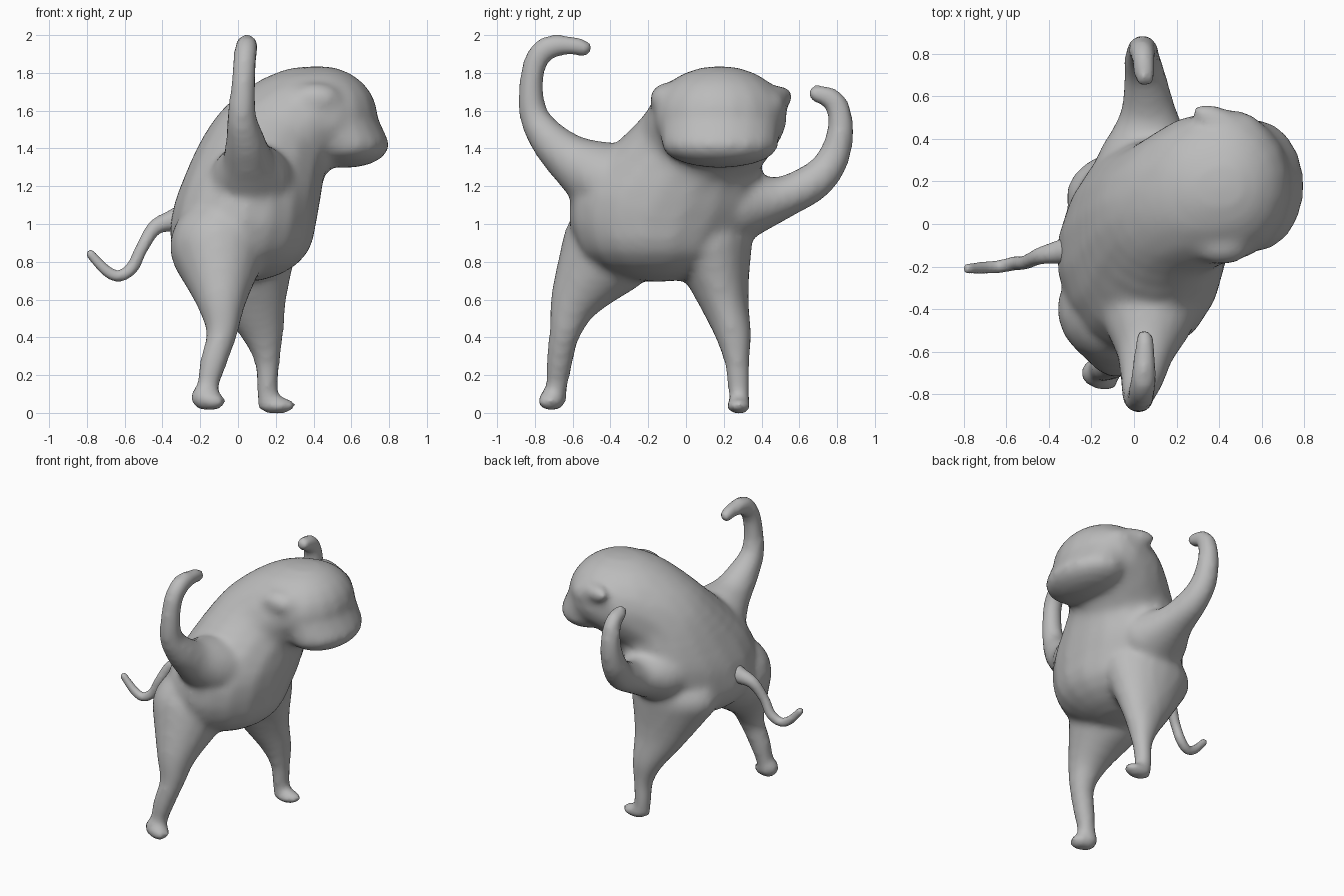
import bpy, bmesh

grey = bpy.data.materials.new("warm_grey")
grey.diffuse_color = (0.5, 0.5, 0.5, 1)

# unit ball reused for every form
bm = bmesh.new()
bmesh.ops.create_uvsphere(bm, u_segments=18, v_segments=11, radius=1)
bm.verts.index_update()
BALL_V = [tuple(v.co) for v in bm.verts]
BALL_F = [tuple(v.index for v in f.verts) for f in bm.faces]
bm.free()
GROW = 0.003  # offsets the shrinkage from softening


def ellipsoid(form, c, r):
    verts, faces = form
    n = len(verts)
    r = [k + GROW for k in r]
    verts.extend((c[0] + x * r[0], c[1] + y * r[1], c[2] + z * r[2]) for x, y, z in BALL_V)
    faces.extend(tuple(i + n for i in f) for f in BALL_F)


def spline(a, b, c, d, t):
    # smooth curve through b and c
    return 0.5 * (2 * b + (c - a) * t + (2 * a - 5 * b + 4 * c - d) * t * t
                  + (3 * b - a - 3 * c + d) * t ** 3)


def chain(form, keys, steps=5):
    """Sweep a ball of changing size along a smooth path of (x, y, z, r) or (x, y, z, rx, ry, rz)."""
    pts = [k if len(k) == 6 else k[:3] + (k[3],) * 3 for k in keys]
    pts = [pts[0]] + pts + [pts[-1]]
    for i in range(1, len(pts) - 2):
        for s in range(steps + (i == len(pts) - 3)):
            v = [spline(*(pts[i + j][n] for j in (-1, 0, 1, 2)), s / steps) for n in range(6)]
            ellipsoid(form, v[:3], v[3:])


def skin(name, form, voxel, smooth):
    """Fuse overlapping forms into one smooth skin."""
    me = bpy.data.meshes.new(name)
    me.from_pydata(form[0], [], form[1])
    me.materials.append(grey)
    ob = bpy.data.objects.new(name, me)
    bpy.context.collection.objects.link(ob)
    rm = ob.modifiers.new("fuse", 'REMESH')
    rm.mode = 'VOXEL'
    rm.voxel_size = voxel
    rm.use_smooth_shade = True
    sm = ob.modifiers.new("soften", 'SMOOTH')
    sm.factor = 0.5
    sm.iterations = smooth
    return ob


body = ([], [])
# torso, neck and head
chain(body, [(0.02, -0.15, 0.96, 0.385, 0.45, 0.265),
             (0.055, -0.10, 1.12, 0.38, 0.50, 0.28),
             (0.15, 0.05, 1.38, 0.34, 0.36, 0.30),
             (0.31, 0.15, 1.53, 0.32, 0.36, 0.285),
             (0.43, 0.18, 1.57, 0.31, 0.355, 0.265)])
# wide muzzle with cheeks blending into the face
chain(body, [(0.52, 0.18, 1.52, 0.23, 0.32, 0.15), (0.575, 0.18, 1.42, 0.225, 0.31, 0.12)])
# swept-back ears
ellipsoid(body, (0.41, -0.10, 1.66), (0.14, 0.09, 0.085))
ellipsoid(body, (0.44, 0.44, 1.62), (0.17, 0.095, 0.10))
chain(body, [(0.44, 0.46, 1.66, 0.07), (0.36, 0.50, 1.67, 0.06), (0.31, 0.53, 1.68, 0.033)])
# raised front arm
chain(body, [(0.08, -0.25, 1.15, 0.28, 0.27, 0.24), (0.07, -0.42, 1.23, 0.22, 0.2, 0.2),
             (0.055, -0.58, 1.32, 0.14), (0.04, -0.71, 1.43, 0.105),
             (0.02, -0.80, 1.56, 0.078), (0.025, -0.82, 1.70, 0.066), (0.035, -0.80, 1.85, 0.062),
             (0.045, -0.73, 1.935, 0.062), (0.05, -0.61, 1.945, 0.05), (0.05, -0.54, 1.93, 0.045)])
# bent rear arm
chain(body, [(0.06, 0.28, 1.10, 0.24, 0.18, 0.19), (0.07, 0.48, 1.13, 0.145, 0.12, 0.115),
             (0.055, 0.67, 1.22, 0.1), (0.04, 0.77, 1.33, 0.085), (0.04, 0.815, 1.47, 0.072),
             (0.04, 0.81, 1.60, 0.062), (0.045, 0.77, 1.665, 0.055), (0.05, 0.69, 1.69, 0.048)])
# front leg and foot
chain(body, [(-0.105, -0.40, 0.88, 0.255), (-0.09, -0.575, 0.62, 0.138), (-0.085, -0.64, 0.43, 0.083),
             (-0.13, -0.67, 0.27, 0.07), (-0.165, -0.685, 0.13, 0.056)])
chain(body, [(-0.185, -0.70, 0.08, 0.065, 0.07, 0.065), (-0.13, -0.72, 0.06, 0.065, 0.07, 0.045)])
# rear leg, with a broad thigh, and foot
chain(body, [(0.0, 0.13, 0.90, 0.32, 0.22, 0.2), (0.065, 0.195, 0.62, 0.195, 0.135, 0.13),
             (0.13, 0.25, 0.42, 0.11, 0.095, 0.09),
             (0.155, 0.27, 0.27, 0.066), (0.155, 0.28, 0.12, 0.056), (0.16, 0.28, 0.06, 0.05)])
ellipsoid(body, (0.205, 0.28, 0.038), (0.105, 0.065, 0.042))
skin("body", body, 0.022, 12)

# curled tail
tail = ([], [])
chain(tail, [(-0.24, -0.12, 1.05, 0.08), (-0.34, -0.13, 1.02, 0.055), (-0.44, -0.15, 0.98, 0.038),
             (-0.51, -0.18, 0.87, 0.031), (-0.56, -0.185, 0.77, 0.031), (-0.63, -0.20, 0.725, 0.028),
             (-0.70, -0.205, 0.755, 0.027), (-0.78, -0.21, 0.84, 0.022)], 7)
skin("tail", tail, 0.012, 3)
